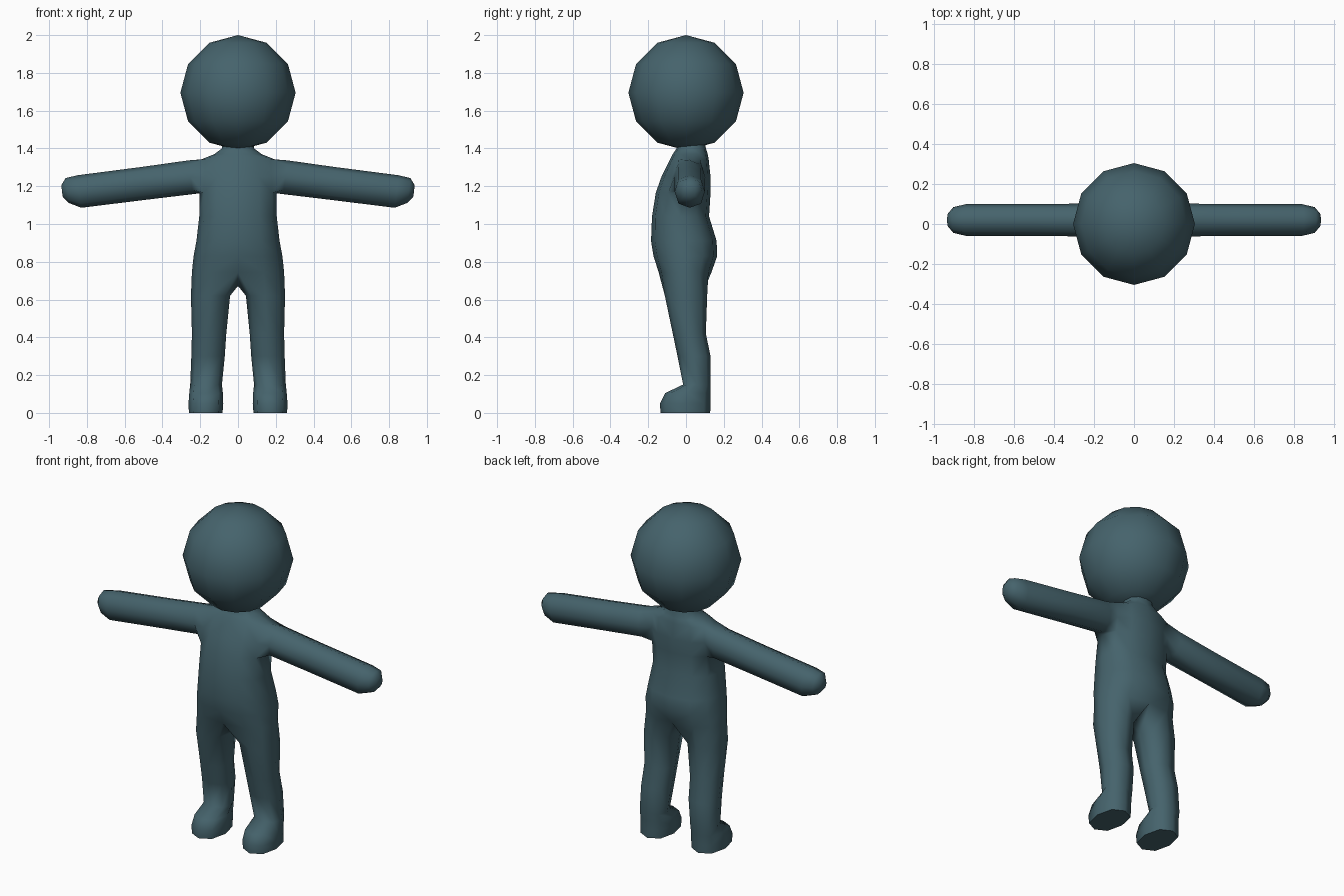
import bpy, bmesh, math

if "Cube" in bpy.data.objects:
    bpy.data.objects.remove(bpy.data.objects["Cube"])

teal = bpy.data.materials.new("dark teal")
teal.diffuse_color = (0.06, 0.125, 0.15, 1)
teal.use_nodes = True
teal.node_tree.nodes["Principled BSDF"].inputs["Base Color"].default_value = teal.diffuse_color


def boxy(v, p=0.85):
    """Push a cosine or sine outwards for a fuller cross-section."""
    return math.copysign(abs(v) ** p, v)


def cs(deg):
    a = math.radians(deg)
    return boxy(math.cos(a)), boxy(math.sin(a))


def bridge(bm, a, b):
    """Join two closed loops of equal length."""
    n = len(a)
    for i in range(n):
        j = (i + 1) % n
        bm.faces.new((a[i], a[j], b[j], b[i]))


def finish(obj):
    obj.data.materials.append(teal)
    bpy.ops.object.select_all(action='DESELECT')
    obj.select_set(True)
    bpy.context.view_layer.objects.active = obj
    bpy.ops.object.shade_smooth_by_angle(angle=math.radians(75))


# Head
bpy.ops.mesh.primitive_uv_sphere_add(segments=12, ring_count=6, radius=0.305,
                                     location=(0, 0, 1.695))
head = bpy.context.object
head.name = "head"
finish(head)

# Body: one half, mirrored
bm = bmesh.new()

# Torso rings: z, half width, front y, back y
torso = [(1.46, .080, -.05, .10), (1.40, .085, -.05, .105),
         (1.37, .125, -.07, .115), (1.342, .195, -.085, .12),
         (1.25, .200, -.13, .13), (1.165, .205, -.16, .13),
         (1.04, .205, -.18, .122), (.91, .220, -.185, .162),
         (.83, .235, -.172, .165), (.745, .244, -.145, .135)]
rings = []
for z, w, y0, y1 in torso:
    ring = []
    for k in range(7):
        c, s = cs(-90 + 30 * k)
        x = 0 if k in (0, 6) else w * c
        ring.append(bm.verts.new((x, (y0 + y1) / 2 + (y1 - y0) / 2 * s, z)))
    rings.append(ring)
for r in range(len(rings) - 1):
    for k in range(6):
        if r in (3, 4) and k in (2, 3):      # opening for the arm
            continue
        a, b = rings[r], rings[r + 1]
        bm.faces.new((a[k], a[k + 1], b[k + 1], b[k]))

# Arm rings: x, bottom z, top z, half depth
loop = [rings[3][2], rings[3][3], rings[3][4], rings[4][4],
        rings[5][4], rings[5][3], rings[5][2], rings[4][2]]
for x, z0, z1, d in [(.25, 1.158, 1.337, .082), (.50, 1.128, 1.302, .080),
                     (.84, 1.086, 1.258, .080), (.905, 1.112, 1.243, .064),
                     (.932, 1.145, 1.205, .032)]:
    new = []
    for k in range(8):
        c, s = cs(135 - 45 * k)
        h = (z1 - z0) / 2 * s
        new.append(bm.verts.new((x + .12 * h, .02 + d * c, (z0 + z1) / 2 + h)))
    bridge(bm, loop, new)
    loop = new
bm.faces.new(loop)

# Leg and foot rings: z, inner x, outer x, front y, back y
crotch = bm.verts.new((0, -.01, .672))
loop = rings[-1] + [crotch]
for z, x0, x1, y0, y1 in [(.62, .042, .249, -.112, .112),
                          (.42, .062, .244, -.070, .105),
                          (.30, .070, .247, -.045, .130),
                          (.15, .085, .253, -.015, .130),
                          (.105, .080, .258, -.110, .130),
                          (.05, .078, .262, -.138, .130),
                          (0, .082, .260, -.135, .128)]:
    new = []
    for k in range(8):
        c, s = cs(-135 + 45 * k)
        new.append(bm.verts.new(((x0 + x1) / 2 + (x1 - x0) / 2 * c,
                                 (y0 + y1) / 2 + (y1 - y0) / 2 * s, z)))
    # the bridge across the centre line is left open for the mirrored half
    bridge(bm, loop, new)
    loop = new
bm.faces.new(loop)

bmesh.ops.recalc_face_normals(bm, faces=bm.faces)
mesh = bpy.data.meshes.new("body")
bm.to_mesh(mesh)
bm.free()
body = bpy.data.objects.new("body", mesh)
bpy.context.collection.objects.link(body)
mirror = body.modifiers.new("mirror", 'MIRROR')
mirror.use_clip = True
finish(body)
